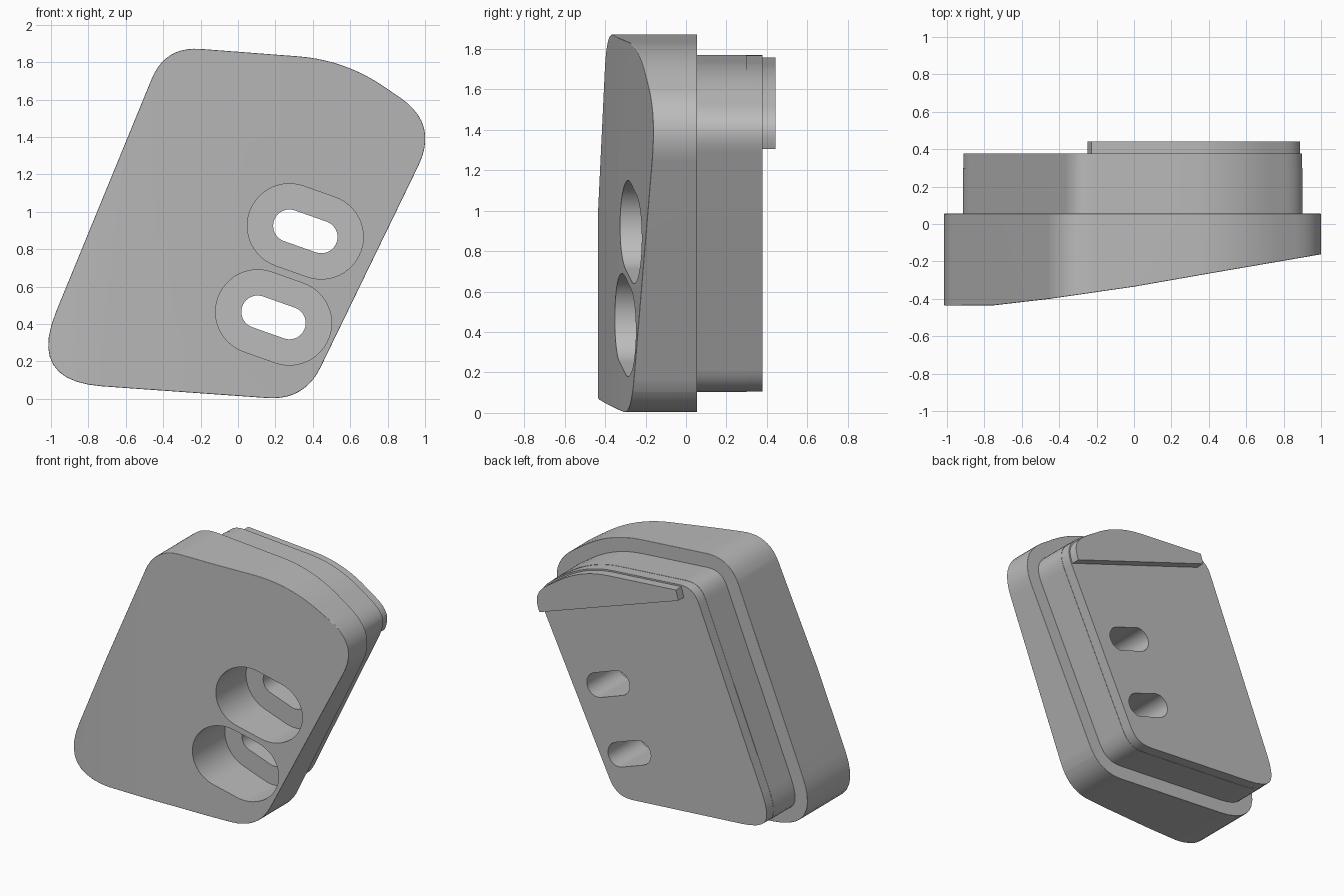
import bpy
import bmesh
import math
from mathutils import Vector

if "Cube" in bpy.data.objects:
    bpy.data.objects.remove(bpy.data.objects["Cube"])

grey = bpy.data.materials.new("plain grey")
grey.use_nodes = True
grey.diffuse_color = (0.5, 0.5, 0.5, 1)
grey.node_tree.nodes["Principled BSDF"].inputs["Base Color"].default_value = (0.5, 0.5, 0.5, 1)


def rounded(corners, steps=10):
    """Closed outline from (x, z, rounding length) corners."""
    pts = []
    for i, (x, z, d) in enumerate(corners):
        c = Vector((x, z))
        ends = []
        for j in (i - 1, (i + 1) % len(corners)):
            n = Vector(corners[j][:2])
            ends.append(c + (n - c).normalized() * d)
        for k in range(steps + 1):
            t = k / steps
            pts.append(ends[0] * (1 - t) ** 2 + c * 2 * t * (1 - t) + ends[1] * t * t)
    return pts


def inset(pts, d):
    """Move a clockwise outline inward."""
    out = []
    for i, p in enumerate(pts):
        a = (p - pts[i - 1]).normalized()
        b = (pts[(i + 1) % len(pts)] - p).normalized()
        t = (a + b).normalized()
        out.append(p + Vector((t.y, -t.x)) * d)
    return out


def prism(pts, y0, y1):
    """Outline in xz pulled from y0 to y1."""
    bm = bmesh.new()
    face = bm.faces.new([bm.verts.new((p.x, y0, p.y)) for p in pts])
    ext = bmesh.ops.extrude_face_region(bm, geom=[face])
    for v in ext["geom"]:
        if isinstance(v, bmesh.types.BMVert):
            v.co.y = y1
    bmesh.ops.recalc_face_normals(bm, faces=bm.faces)
    return bm


def clip(bm, co, no):
    """Cut away the side the normal points to and close the gap."""
    geom = bm.verts[:] + bm.edges[:] + bm.faces[:]
    cut = bmesh.ops.bisect_plane(bm, geom=geom, plane_co=co, plane_no=no, clear_outer=True)
    edges = [e for e in cut["geom_cut"] if isinstance(e, bmesh.types.BMEdge)]
    bmesh.ops.holes_fill(bm, edges=edges)
    bmesh.ops.recalc_face_normals(bm, faces=bm.faces)


def add(name, bm):
    mesh = bpy.data.meshes.new(name)
    bm.to_mesh(mesh)
    bm.free()
    mesh.materials.append(grey)
    obj = bpy.data.objects.new(name, mesh)
    bpy.context.collection.objects.link(obj)
    return obj


def finish(obj, cutters=(), bevel=0):
    """Round the edges, cut the openings and shade."""
    if bevel:
        m = obj.modifiers.new("round", "BEVEL")
        m.width, m.segments = bevel, 5
        m.limit_method, m.angle_limit = "ANGLE", math.radians(45)
    for c in cutters:
        m = obj.modifiers.new("opening", "BOOLEAN")
        m.operation, m.solver, m.object = "DIFFERENCE", "EXACT", c
    bpy.ops.object.select_all(action="DESELECT")
    obj.select_set(True)
    bpy.context.view_layer.objects.active = obj
    for m in list(obj.modifiers):
        bpy.ops.object.modifier_apply(modifier=m.name)
    bpy.ops.object.shade_smooth_by_angle(angle=math.radians(30))
    m = obj.modifiers.new("even shading", "WEIGHTED_NORMAL")
    m.keep_sharp = True


def slot(name, center, radius, y0, y1):
    """Slanted pill-shaped cutter."""
    half = Vector((0.085, -0.03))
    turn = math.atan2(half.y, half.x)
    pts = []
    for k in range(2):
        for i in range(25):
            a = turn + math.pi * (k + 0.5 - i / 24)
            side = half if k == 0 else -half
            pts.append(Vector(center) + side + Vector((math.cos(a), math.sin(a))) * radius)
    # keep the second half turn following the first
    obj = add(name, prism(pts, y0, y1))
    obj.hide_render = True
    return obj


outline = rounded([
    (-0.39, 1.885, 0.19), (0.57, 1.812, 0.25), (1.073, 1.47, 0.25),
    (0.355, -0.01, 0.2), (-1.125, 0.095, 0.4),
])

# Main body with a front that slopes back towards one side
front = [(-1.1, -0.437), (-0.75, -0.435), (-0.45, -0.4), (0, -0.335), (0.4, -0.265), (1.1, -0.145)]
bm = prism(outline, 0.055, -0.3)
for x, y in front[1:-1]:
    bmesh.ops.bisect_plane(bm, geom=bm.verts[:] + bm.edges[:] + bm.faces[:],
                           plane_co=(x, 0, 0), plane_no=(1, 0, 0))
for v in bm.verts:
    if v.co.y < 0:
        for (xa, ya), (xb, yb) in zip(front, front[1:]):
            if xa <= v.co.x <= xb:
                v.co.y = ya + (yb - ya) * (v.co.x - xa) / (xb - xa)
                break
body = add("body", bm)

# Stepped rear block
pad = add("rear_pad", prism(inset(outline, 0.1), 0.04, 0.3))
plate = add("rear_plate", prism(inset(outline, 0.102), 0.3, 0.378))

# Raised lip along the top of the rear plate
bm = prism(inset(outline, 0.113), 0.378, 0.442)
clip(bm, (0.87, 0, 1.305), (-0.342, 0, -1))
clip(bm, (-0.245, 0, 1.7), (-1, 0, 0.3))
lip = add("rear_lip", bm)

# Recessed slots
cutters = []
for tag, center in (("upper", (0.36, 0.895)), ("lower", (0.19, 0.435))):
    cutters.append(slot(tag + "_recess_cutter", center, 0.225, -0.7, 0.02))
    cutters.append(slot(tag + "_slot_cutter", center, 0.087, -0.7, 0.7))

finish(body, cutters, 0.025)
finish(pad, cutters[1::2])
finish(plate, cutters[1::2])
finish(lip)
for c in cutters:
    bpy.data.objects.remove(c)
